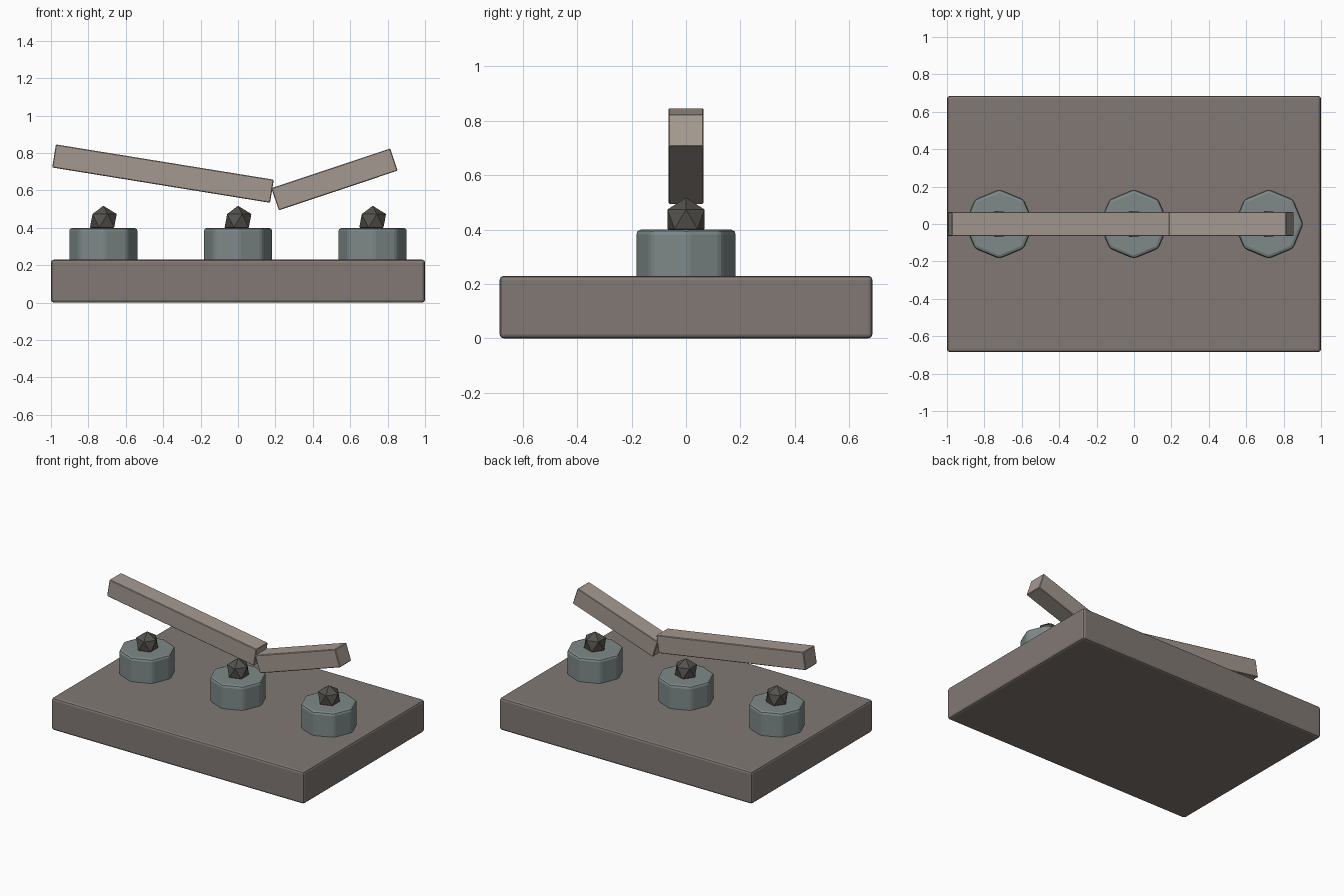
import bpy
import math

if "Cube" in bpy.data.objects:
    bpy.data.objects.remove(bpy.data.objects["Cube"])


def material(name, rgb):
    mat = bpy.data.materials.new(name)
    mat.diffuse_color = (*rgb, 1)
    mat.use_nodes = True
    mat.node_tree.nodes["Principled BSDF"].inputs["Base Color"].default_value = mat.diffuse_color
    return mat


BASE = material("base_brown", (0.22, 0.19, 0.175))
WOOD = material("stick_tan", (0.37, 0.32, 0.28))
STONE = material("puck_grey", (0.21, 0.25, 0.25))
DARK = material("stud_dark", (0.09, 0.085, 0.075))


def finish(name, mat, bevel=0, segments=1):
    obj = bpy.context.object
    obj.name = name
    obj.data.materials.append(mat)
    if bevel:
        bpy.ops.object.transform_apply(location=False, rotation=False, scale=True)
        mod = obj.modifiers.new("edge_bevel", 'BEVEL')
        mod.width = bevel
        mod.segments = segments
        mod.limit_method = 'ANGLE'
    return obj


def box(name, size, loc, mat, tilt=0, bevel=0.004, segments=1):
    bpy.ops.mesh.primitive_cube_add(size=1, location=loc,
                                    rotation=(0, math.radians(tilt), 0))
    bpy.context.object.scale = size
    return finish(name, mat, bevel, segments)


# Base slab
box("base_slab", (2.0, 1.37, 0.23), (0, 0, 0.115), BASE, bevel=0.015, segments=2)

# Octagonal pucks, each topped with a faceted stud
for label, x in (("left", -0.72), ("middle", 0), ("right", 0.72)):
    bpy.ops.mesh.primitive_cylinder_add(vertices=8, radius=0.186, depth=0.19,
                                        location=(x, 0, 0.305))
    finish(label + "_puck", STONE, 0.018, 2)
    bpy.ops.mesh.primitive_ico_sphere_add(subdivisions=1, radius=0.08,
                                          location=(x, 0, 0.438))
    finish(label + "_stud", DARK)

# Two halves of the broken bar, floating above the studs
box("long_bar_half", (1.18, 0.13, 0.125), (-0.401, 0, 0.69), WOOD, tilt=9.2)
box("short_bar_half", (0.67, 0.13, 0.125), (0.516, 0, 0.659), WOOD, tilt=-18.5)
